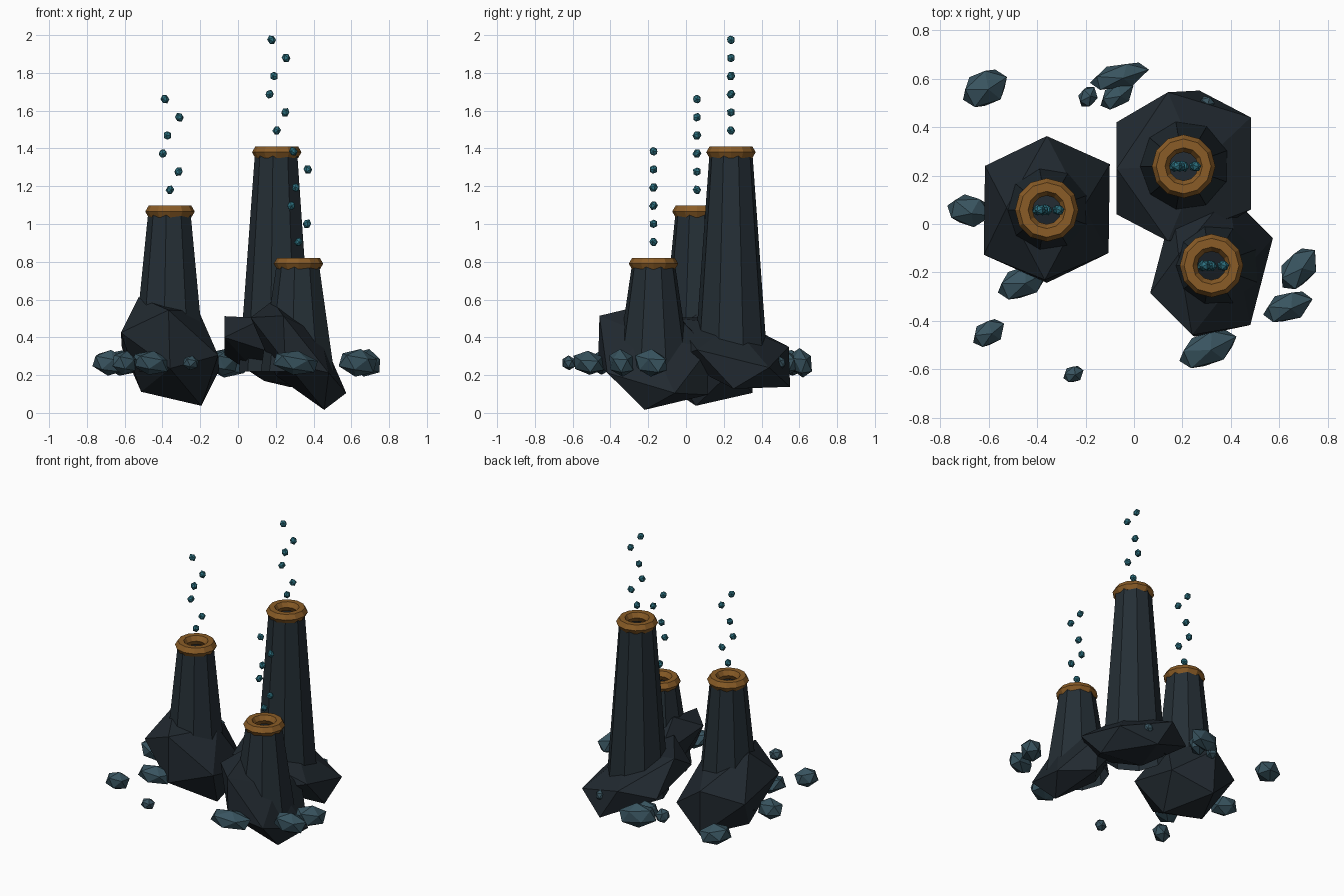
import bpy, bmesh, math
from mathutils import Vector, Matrix, Euler

cube = bpy.data.objects.get("Cube")
if cube:
    bpy.data.objects.remove(cube, do_unlink=True)

PHI = (1 + math.sqrt(5)) / 2


def material(name, colour):
    mat = bpy.data.materials.new(name)
    mat.use_nodes = True
    mat.diffuse_color = (*colour, 1)
    mat.node_tree.nodes["Principled BSDF"].inputs["Base Color"].default_value = (*colour, 1)
    return mat


CHIMNEY = material("chimney slate", (0.018, 0.028, 0.036))
BASE = material("dark base rock", (0.015, 0.022, 0.029))
PEBBLE = material("blue grey stone", (0.04, 0.088, 0.115))
RIM = material("ochre rim", (0.255, 0.108, 0.02))
BUBBLE = material("teal bubble", (0.025, 0.16, 0.21))


def add_object(name, bm, mat):
    bmesh.ops.recalc_face_normals(bm, faces=bm.faces)
    mesh = bpy.data.meshes.new(name)
    bm.to_mesh(mesh)
    bm.free()
    mesh.materials.append(mat)
    obj = bpy.data.objects.new(name, mesh)
    bpy.context.collection.objects.link(obj)
    return obj


def base_rock(name, centre, corners):
    """Skewed twenty-sided rock grown from three alternate corners of its outline."""
    ring = [Vector(c) for c in corners]
    total = ring[0] + ring[1] + ring[2]
    half = ring + [total * PHI - p / PHI for p in ring]
    bm = bmesh.new()
    for v in half:
        bm.verts.new(Vector(centre) + v)
        bm.verts.new(Vector(centre) - v)
    bmesh.ops.convex_hull(bm, input=bm.verts)
    add_object(name, bm, BASE)


def stone(bm, centre, size, turn=0.0, tilt=0.0):
    """Low-poly stone, stretched, tilted and turned."""
    matrix = (Matrix.Translation(centre) @ Euler((tilt, tilt, math.radians(turn))).to_matrix().to_4x4()
              @ Matrix.Diagonal((*size, 1)))
    bmesh.ops.create_icosphere(bm, subdivisions=1, radius=1, matrix=matrix)


def chimney_shaft(name, x, y, top):
    """Open tapered tube with nine sides."""
    foot, sides = 0.22, 9
    bm = bmesh.new()
    bmesh.ops.create_cone(bm, cap_ends=False, segments=sides, radius1=0.2, radius2=0.115,
                          depth=top - foot,
                          matrix=Matrix.Translation((x, y, (top + foot) / 2))
                          @ Matrix.Rotation(math.pi / 2, 4, "Z"))
    add_object(name, bm, CHIMNEY)


def chimney_rim(name, x, y, z):
    """Faceted ring with a hexagonal section."""
    bpy.ops.mesh.primitive_torus_add(location=(x, y, z), major_radius=0.095, minor_radius=0.036,
                                     major_segments=12, minor_segments=6)
    obj = bpy.context.object
    obj.name = name
    obj.data.materials.append(RIM)
    for poly in obj.data.polygons:
        poly.use_smooth = False


def bubble_stream(name, x, y, z):
    """Six bubbles that sway as they rise."""
    bm = bmesh.new()
    for i in range(6):
        stone(bm, (x + 0.05 * math.sin(2 * i), y, z + 0.115 + 0.096 * i),
              (0.023, 0.023, 0.026), 50 * i, 0.4)
    add_object(name, bm, BUBBLE)


# Chimneys: x, y and height of the rim
for side, x, y, top in (("right", -0.36, 0.058, 1.066),
                        ("back", 0.205, 0.238, 1.38),
                        ("front", 0.32, -0.172, 0.79)):
    chimney_shaft(side + "_chimney", x, y, top)
    chimney_rim(side + "_chimney_rim", x, y, top)
    bubble_stream(side + "_bubbles", x, y, top)

# Large rocks the chimneys grow from
base_rock("right_base_rock", (-0.36, 0.06, 0.325),
          ((0, 0.303, 0.09), (0.255, -0.18, -0.02), (-0.26, -0.187, 0.1)))
base_rock("back_base_rock", (0.205, 0.24, 0.32),
          ((-0.065, 0.304, 0.03), (0.277, -0.18, 0.014), (-0.277, -0.2, 0.08)))
base_rock("front_base_rock", (0.32, -0.172, 0.305),
          ((0.07, 0.293, 0.036), (0.16, -0.245, -0.093), (-0.253, -0.113, 0.2)))

# Loose stones: x, y, length, width, height, turn
stones = (
    (-0.615, 0.56, 0.11, 0.08, 0.07, 30),
    (-0.06, 0.61, 0.135, 0.055, 0.08, 15),
    (-0.19, 0.525, 0.05, 0.04, 0.05, 60),
    (-0.07, 0.53, 0.085, 0.05, 0.07, 35),
    (-0.68, 0.055, 0.1, 0.07, 0.07, -10),
    (-0.46, -0.24, 0.12, 0.07, 0.065, 25),
    (-0.6, -0.45, 0.08, 0.055, 0.065, 35),
    (-0.25, -0.62, 0.047, 0.037, 0.04, 25),
    (0.68, -0.185, 0.11, 0.07, 0.075, 52),
    (0.635, -0.342, 0.115, 0.065, 0.075, 20),
    (0.305, -0.515, 0.14, 0.075, 0.065, 25),
    (0.3, 0.5, 0.035, 0.03, 0.035, 0),
)
for i, (x, y, length, width, height, turn) in enumerate(stones):
    bm = bmesh.new()
    stone(bm, (x, y, 0.265), (length, width, height), turn, 0.15)
    add_object(f"loose_stone_{i + 1}", bm, PEBBLE)
